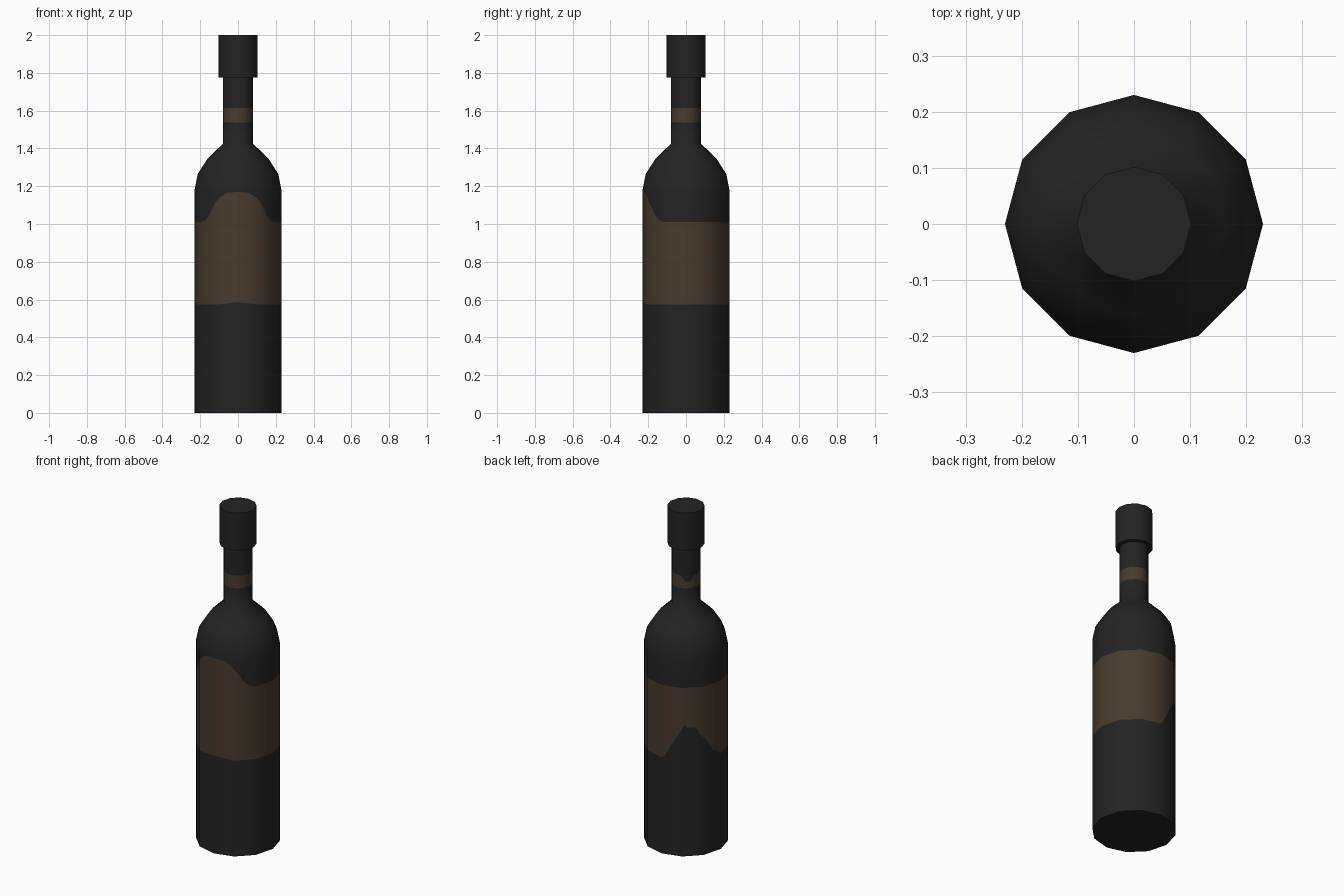
import bpy
import bmesh
import math
from mathutils import Vector

if "Cube" in bpy.data.objects:
    bpy.data.objects.remove(bpy.data.objects["Cube"])

SIDES = 12
SUB = 10                     # columns per flat side, so painted edges can curve
COLS = SIDES * SUB


def material(name, rgb):
    m = bpy.data.materials.new(name)
    m.diffuse_color = (*rgb, 1)
    m.use_nodes = True
    m.node_tree.nodes["Principled BSDF"].inputs["Base Color"].default_value = m.diffuse_color
    return m


dark = material("black_glass", (0.017, 0.017, 0.017))
brown = material("brown_label", (0.064, 0.044, 0.027))


def interp(points, t):
    """Piecewise linear value of t in sorted (t, value) points."""
    if t <= points[0][0]:
        return points[0][1]
    for (a, va), (b, vb) in zip(points, points[1:]):
        if t <= b:
            return va + (vb - va) * (t - a) / (b - a)
    return points[-1][1]


# Label outlines, as height over the angle from the front or from the back seam
ARCH = [(0, 1.17), (15, 1.165), (24, 1.145), (30, 1.12), (36, 1.09),
        (42, 1.05), (50, 1.02), (60, 1.01)]
TEAR = [(-43, 0.575), (-40, 0.60), (-25, 0.70), (-16, 0.76), (-13, 0.79),
        (-8, 0.77), (4, 0.77), (8, 0.73), (19, 0.69), (29, 0.62),
        (38, 0.60), (45, 0.575)]
NECK_TEAR = [(-32, 1.615), (-10, 1.575), (8, 1.575), (22, 1.615)]


def from_front(az):
    return abs((az - 270 + 180) % 360 - 180)


def from_seam(az):
    return (az - 135 + 180) % 360 - 180


def label_top(az):
    return interp(ARCH, from_front(az))


def label_bottom(az):
    return interp(TEAR, -from_seam(az) * -1) + 0.012 * max(0, 1 - from_front(az) / 25)


def neck_top(az):
    return interp(NECK_TEAR, from_seam(az))


def const(z):
    return lambda az: z


# Profile rows: height rule, radius, outward normal slope (z part)
ROWS = [(const(0), 0.23, 0), (label_bottom, 0.23, 0), (label_top, 0.23, 0),
        (const(1.18), 0.23, 0.08), (const(1.265), 0.213, 0.4),
        (const(1.345), 0.162, 0.9), (const(1.425), 0.08, 0.5),
        (const(1.538), 0.08, 0), (neck_top, 0.08, 0), (const(1.79), 0.08, 0)]
LABEL_BANDS = (1, 7)


def build_bottle():
    bm = bmesh.new()
    rings, normals = [], []
    for height, radius, slope in ROWS:
        ring = []
        for c in range(COLS):
            az = 360 * c / COLS
            off = math.radians(az % (360 / SIDES) - 180 / SIDES)
            r = radius * math.cos(math.pi / SIDES) / math.cos(off)
            t = math.radians(az)
            ring.append(bm.verts.new((r * math.cos(t), r * math.sin(t), height(az))))
            normals.append(Vector((math.cos(t), math.sin(t), slope)).normalized())
        rings.append(ring)
    for i, (lo, hi) in enumerate(zip(rings, rings[1:])):
        for c in range(COLS):
            d = (c + 1) % COLS
            f = bm.faces.new((lo[c], lo[d], hi[d], hi[c]))
            f.material_index = 1 if i in LABEL_BANDS else 0
            f.smooth = True
    bm.faces.new(rings[0][::-1])
    me = bpy.data.meshes.new("bottle")
    bm.to_mesh(me)
    bm.free()
    me.materials.append(dark)
    me.materials.append(brown)
    # Round shading over the twelve flat sides, flat base
    loop_normals = []
    for p in me.polygons:
        for v in p.vertices:
            loop_normals.append(normals[v] if len(p.vertices) == 4 else Vector((0, 0, -1)))
    me.normals_split_custom_set(loop_normals)
    ob = bpy.data.objects.new("bottle", me)
    bpy.context.collection.objects.link(ob)


build_bottle()

# Cap
bpy.ops.mesh.primitive_cylinder_add(vertices=SIDES, radius=0.102, depth=0.225,
                                    location=(0, 0, 1.8875))
cap = bpy.context.object
cap.name = "cap"
cap.rotation_euler.z = 0
cap.data.materials.append(dark)
bpy.ops.object.shade_smooth_by_angle(angle=math.radians(40))
